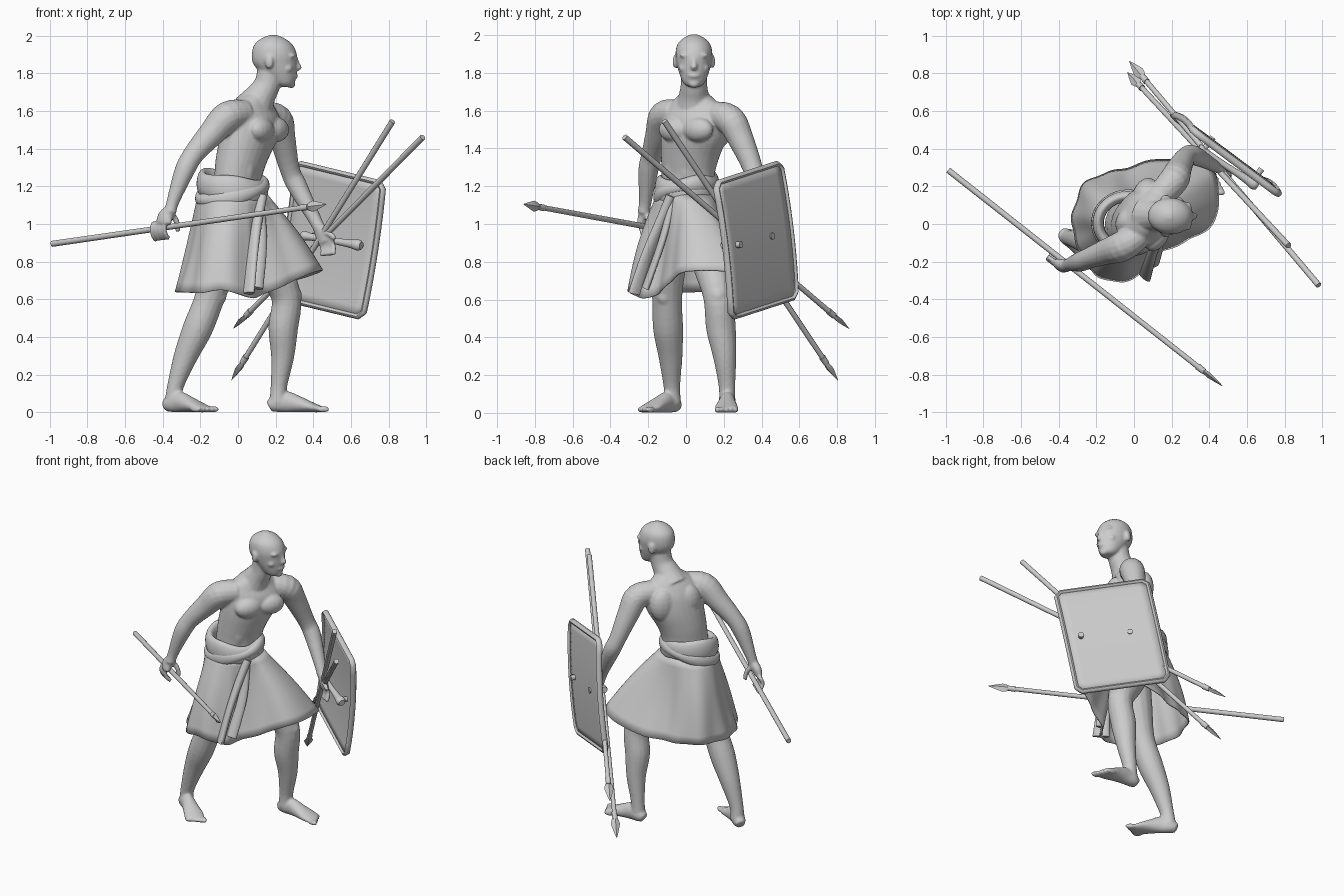
import bpy, bmesh
from math import sin, cos, pi, atan2, radians
from mathutils import Vector, Matrix

if "Cube" in bpy.data.objects:
    bpy.data.objects.remove(bpy.data.objects["Cube"])


def spline(pts, steps, closed=False):
    """Catmull-Rom through tuples of any length."""
    n, out = len(pts), []
    get = (lambda i: pts[i % n]) if closed else (lambda i: pts[max(0, min(n - 1, i))])
    for i in range(n if closed else n - 1):
        p0, p1, p2, p3 = get(i - 1), get(i), get(i + 1), get(i + 2)
        for k in range(steps):
            t = k / steps
            out.append(tuple(0.5 * (2 * b + (c - a) * t + (2 * a - 5 * b + 4 * c - d) * t * t
                                    + (3 * b - a - 3 * c + d) * t ** 3)
                             for a, b, c, d in zip(p0, p1, p2, p3)))
    return out if closed else out + [pts[-1]]


def tube(bm, pts, side=(0, 1, 0), n=16, steps=4, flat=False, closed=False):
    """Loft ellipses (x, y, z, half width along side, other half width) along a path."""
    pts = [p if len(p) == 5 else (*p, p[3]) for p in pts]
    if steps > 1:
        pts = spline(pts, steps, closed)
    m, rings = len(pts), []
    for i, (x, y, z, a, b) in enumerate(pts):
        j, k = ((i - 1) % m, (i + 1) % m) if closed else (max(i - 1, 0), min(i + 1, m - 1))
        t = Vector((0, 0, 1)) if flat else (Vector(pts[k][:3]) - Vector(pts[j][:3])).normalized()
        s = Vector(side)
        s = (s - t * s.dot(t)).normalized()
        u = t.cross(s)
        rings.append([bm.verts.new(Vector((x, y, z)) + s * a * cos(2 * pi * q / n) + u * b * sin(2 * pi * q / n))
                      for q in range(n)])
    for i in range(m if closed else m - 1):
        r0, r1 = rings[i], rings[(i + 1) % m]
        for q in range(n):
            bm.faces.new((r0[q], r0[(q + 1) % n], r1[(q + 1) % n], r1[q]))
    if not closed:
        bm.faces.new(rings[0][::-1])
        bm.faces.new(rings[-1])


def ball(bm, c, r, yaw=0):
    M = Matrix.Translation(c) @ Matrix.Rotation(yaw, 4, 'Z') @ Matrix.Diagonal((*r, 1))
    bmesh.ops.create_uvsphere(bm, u_segments=16, v_segments=10, radius=1, matrix=M)


def finish(bm, name, smooth=40):
    bmesh.ops.recalc_face_normals(bm, faces=bm.faces)
    me = bpy.data.meshes.new(name)
    bm.to_mesh(me)
    bm.free()
    ob = bpy.data.objects.new(name, me)
    bpy.context.collection.objects.link(ob)
    bpy.context.view_layer.objects.active = ob
    bpy.ops.object.select_all(action='DESELECT')
    ob.select_set(True)
    bpy.ops.object.shade_smooth_by_angle(angle=radians(smooth))
    return ob


# Body: overlapping lofts and ellipsoids fused by a voxel remesh
body = bmesh.new()
YAW = radians(-32)
F, S = Vector((cos(YAW), sin(YAW), 0)), Vector((-sin(YAW), cos(YAW), 0))

# torso
tube(body, [(-.02, .01, .95, .15, .13), (-.01, .01, 1.1, .155, .125), (0, .01, 1.24, .148, .118),
            (.02, .02, 1.34, .16, .13), (.055, .04, 1.45, .185, .14), (.075, .05, 1.55, .19, .13),
            (.075, .045, 1.62, .16, .1), (.09, .045, 1.68, .09, .075)], side=S, n=28, flat=True)
chest = Vector((.085, .05, 1.5))
for sgn in (-1, 1):
    ball(body, chest + F * .095 + S * sgn * .075, (.055, .09, .065), YAW)
    ball(body, chest - F * .085 + S * sgn * .085 + Vector((0, 0, .01)), (.06, .085, .11), YAW)
    ball(body, Vector((.0, .01, 1.31)) + F * .085 + S * sgn * .04, (.04, .045, .1), YAW)

# neck and head
tube(body, [(.175, .042, 1.83, .07), (.155, .042, 1.74, .07), (.12, .042, 1.68, .082), (.08, .045, 1.61, .11)])
tube(body, [(.252, .042, 1.728, .035, .03), (.24, .042, 1.748, .058, .06), (.217, .042, 1.80, .079, .094),
            (.197, .042, 1.85, .092, .117), (.193, .042, 1.9, .098, .12), (.188, .042, 1.95, .088, .103),
            (.186, .042, 1.985, .055, .062), (.186, .042, 2.004, .015, .015)], n=24, flat=True)
ball(body, (.312, .042, 1.832), (.027, .019, .02))
tube(body, [(.302, .042, 1.885, .013), (.32, .042, 1.835, .014)])
ball(body, (.298, .042, 1.785), (.02, .034, .016))
ball(body, (.282, .042, 1.742), (.024, .03, .022))
for sgn in (-1, 1):
    ball(body, (.282, .042 + sgn * .042, 1.893), (.027, .036, .013))
    ball(body, (.262, .042 + sgn * .055, 1.825), (.028, .026, .022))
    ball(body, (.165, .042 + sgn * .098, 1.86), (.024, .014, .038), sgn * .3)

# arms
tube(body, [(.04, -.05, 1.59, .07), (-.055, -.115, 1.57, .082), (-.14, -.145, 1.48, .07), (-.235, -.18, 1.37, .056),
            (-.285, -.2, 1.28, .053), (-.345, -.215, 1.12, .034), (-.36, -.225, 1.06, .033)])
tube(body, [(.13, .14, 1.58, .07), (.21, .23, 1.555, .08), (.235, .285, 1.46, .07), (.275, .355, 1.29, .053),
            (.315, .365, 1.2, .053), (.405, .32, 1.03, .036), (.43, .305, .98, .033)])

# right hand curled round the spear
d, out = Vector((.78, -.61, .11)), Vector((-.61, -.78, 0))
grip = Vector((-.385, -.185, .985))
tube(body, [(-.355, -.22, 1.08, .03, .03), (-.385, -.22, 1.04, .03, .045), (-.395, -.225, 1.0, .024, .05)], side=out)
for i in range(4):
    b = grip + d * (.027 * i - .055)
    path = [b + out * o + Vector((0, 0, h)) for o, h in ((.03, .03), (.045, -.005), (.035, -.04), (.008, -.065))]
    tube(body, [(*p, .014) for p in path], side=d, n=10)
tube(body, [(-.35, -.205, 1.05, .017), (-.325, -.195, 1.01, .016), (-.318, -.19, .96, .013)], n=10)

# left hand with lowered fingers
tube(body, [(.425, .308, .99, .03, .033), (.445, .295, .95, .044, .024), (.465, .285, .905, .045, .02)], side=(.8, -.55, .3))
for i in range(4):
    b = Vector((.435, .305, .91)) + Vector((.8, -.55, .1)) * (.024 * i)
    path = [b, b + Vector((.015, -.005, -.04)), b + Vector((.012, -.02, -.08))]
    tube(body, [(*p, .0135) for p in path], side=(1, 0, 0), n=10)
tube(body, [(.45, .285, .96, .016), (.49, .25, .945, .015), (.515, .24, .92, .013)], n=10)

# legs
tube(body, [(.04, .09, 1.0, .11), (.16, .13, .8, .1), (.255, .17, .62, .08), (.24, .185, .45, .079),
            (.237, .205, .3, .062), (.217, .217, .14, .044), (.21, .218, .05, .045)])
tube(body, [(-.05, -.07, 1.0, .11), (-.1, -.1, .8, .105), (-.15, -.1, .61, .08), (-.212, -.095, .45, .08),
            (-.277, -.082, .3, .064), (-.332, -.075, .14, .044), (-.345, -.07, .05, .045)])
ball(body, (.3, .17, .62), (.04, .045, .05))
ball(body, (-.1, -.115, .62), (.04, .045, .05))


def foot(x, y, yaw, inner):
    f, s = Vector((cos(yaw), sin(yaw), 0)), Vector((-sin(yaw), cos(yaw), 0))
    o = Vector((x, y, 0))
    tube(body, [(*(o + f * l + Vector((0, 0, b))), a, b) for l, a, b in
                ((0, .028, .03), (.03, .042, .044), (.09, .043, .056), (.15, .05, .045),
                 (.22, .062, .029), (.27, .055, .018))], side=s)
    for i in range(5):
        ball(body, o + f * (.29 - .012 * i) + s * inner * (.045 - .024 * i) + Vector((0, 0, .017)),
             (.034, .017 if i == 0 else .0125, .017), yaw)


foot(.165, .222, radians(-2), -1)
foot(-.385, -.045, radians(-38), 1)

ob = finish(body, "human_body")
rm = ob.modifiers.new("fuse", 'REMESH')
rm.mode, rm.voxel_size, rm.use_smooth_shade = 'VOXEL', .0075, True
sm = ob.modifiers.new("soften", 'SMOOTH')
sm.factor, sm.iterations = .5, 6

# Skirt: loft from waist ellipse to an uneven hem
hem = spline([(.42, .0, .75), (.435, .27, .745), (.2, .35, .68), (-.08, .29, .65), (-.26, .22, .65), (-.33, .03, .64),
              (-.3, -.12, .64), (-.2, -.27, .635), (-.08, -.31, .65), (.07, -.25, .61), (.12, -.17, .62),
              (.28, -.09, .69)], 10, True)
bm = bmesh.new()
rows = []
for k in range(11):
    t, row = k / 10, []
    for x, y, z in hem:
        ang = atan2(y, x + .03)
        top = Vector((-.03 + .185 * cos(ang), .005 + .16 * sin(ang), 1.16))
        p = top.lerp(Vector((x, y, z)), t)
        p += Vector((cos(ang), sin(ang), 0)) * (.02 * sin(pi * t) * sin(ang * 3 + .6) + .006 * t * sin(ang * 11))
        row.append(bm.verts.new(p))
    rows.append(row)
for r0, r1 in zip(rows, rows[1:]):
    for i in range(len(hem)):
        j = (i + 1) % len(hem)
        bm.faces.new((r0[i], r1[i], r1[j], r0[j]))
ob = finish(bm, "wrapped_skirt", 60)
ob.modifiers.new("cloth", 'SOLIDIFY').thickness = .008

# Rolled waistband, second wrap and hanging fold
bm = bmesh.new()
for rx, ry, z0, tilt, ph, h in ((.16, .142, 1.195, .025, 40, .07), (.168, .148, 1.17, .045, 140, .04)):
    ring = [(-.03 + rx * cos(a), .005 + ry * sin(a), z0 - tilt * cos(a + radians(ph)), h + .008 * sin(3 * a), .03)
            for a in (2 * pi * i / 48 for i in range(48))]
    tube(bm, ring, side=(0, 0, 1), steps=1, closed=True)
finish(bm, "rolled_waistband", 60)
bm = bmesh.new()
tube(bm, [(.13, -.08, 1.15, .025, .025), (.1, -.14, 1.0, .03, .025), (.075, -.205, .83, .04, .022),
          (.05, -.262, .63, .055, .022)], side=(.6, -.8, 0))
tube(bm, [(.12, -.07, 1.12, .02, .02), (.125, -.13, .9, .03, .018), (.1, -.215, .66, .035, .018)], side=(1, .3, 0))
finish(bm, "hanging_fold", 50)


# Spears
def spear(name, butt, tip, side):
    a, b = Vector(butt), Vector(tip)
    e = (b - a).normalized()
    bm = bmesh.new()
    tube(bm, [(*a, .016), (*(b - e * .13), .014)], side, 12, 1)
    tube(bm, [(*(b - e * .17), .018), (*(b - e * .125), .016)], side, 12, 1)
    tube(bm, [(*(b - e * q), w, h) for q, w, h in
              ((.14, .012, .01), (.115, .024, .013), (.09, .029, .014), (.045, .016, .009), (0, .001, .001))],
         side, 4, 1)
    finish(bm, name, 35)


spear("throwing_spear", (-.985, .285, .895), (.47, -.86, 1.105), (0, 0, 1))
spear("spare_spear_a", (.82, -.115, 1.545), (-.035, .805, .17), (1, 1, 0))
spear("spare_spear_b", (.98, -.325, 1.46), (-.025, .865, .445), (1, 1, 0))

# Shield: slightly bowed panel with raised rim
u = Vector((.787, -.586, -.19)).normalized()
n = Vector((.13, -.1, .98)).cross(u).normalized()
v = u.cross(n)
W, H, C = .292, .362, Vector((.489, .371, .914))


def on_shield(x, y):
    return C + u * x + v * y + n * (.018 * (1 - (y / H) ** 2) - .004)


bm = bmesh.new()
bmesh.ops.create_grid(bm, x_segments=10, y_segments=14, size=1)
for q in bm.verts:
    k = .94 if abs(q.co.x) > .99 and abs(q.co.y) > .99 else 1
    q.co = on_shield(q.co.x * W * k, q.co.y * H * k)
ob = finish(bm, "shield_panel")
md = ob.modifiers.new("board", 'SOLIDIFY')
md.thickness, md.offset = .016, 0

bm = bmesh.new()
c, outline = .03, []
corners = [(W, -H + c), (W, H - c), (W - c, H), (-W + c, H), (-W, H - c), (-W, -H + c), (-W + c, -H), (W - c, -H)]
for (x0, y0), (x1, y1) in zip(corners, corners[1:] + corners[:1]):
    m = 10 if abs(x1 - x0) + abs(y1 - y0) > .1 else 2
    outline += [(*on_shield(x0 + (x1 - x0) * i / m, y0 + (y1 - y0) * i / m), .019, .015) for i in range(m)]
tube(bm, outline, side=n, n=8, steps=1, closed=True)
finish(bm, "shield_rim", 50)

# Shield grip bar with knobbed ends and posts
bm = bmesh.new()
a, b = Vector((.34, .405, .94)), Vector((.655, .2, .885))
tube(bm, [(*a.lerp(b, t), r) for t, r in ((0, .02), (.05, .026), (.15, .02), (.5, .017), (.8, .022), (.94, .03), (1, .02))], (0, 0, 1))
for t in (.08, .9):
    p = a.lerp(b, t)
    tube(bm, [(*p, .014), (*(p + n * .09), .018)], (0, 0, 1), 10, 1)
finish(bm, "shield_grip", 50)
